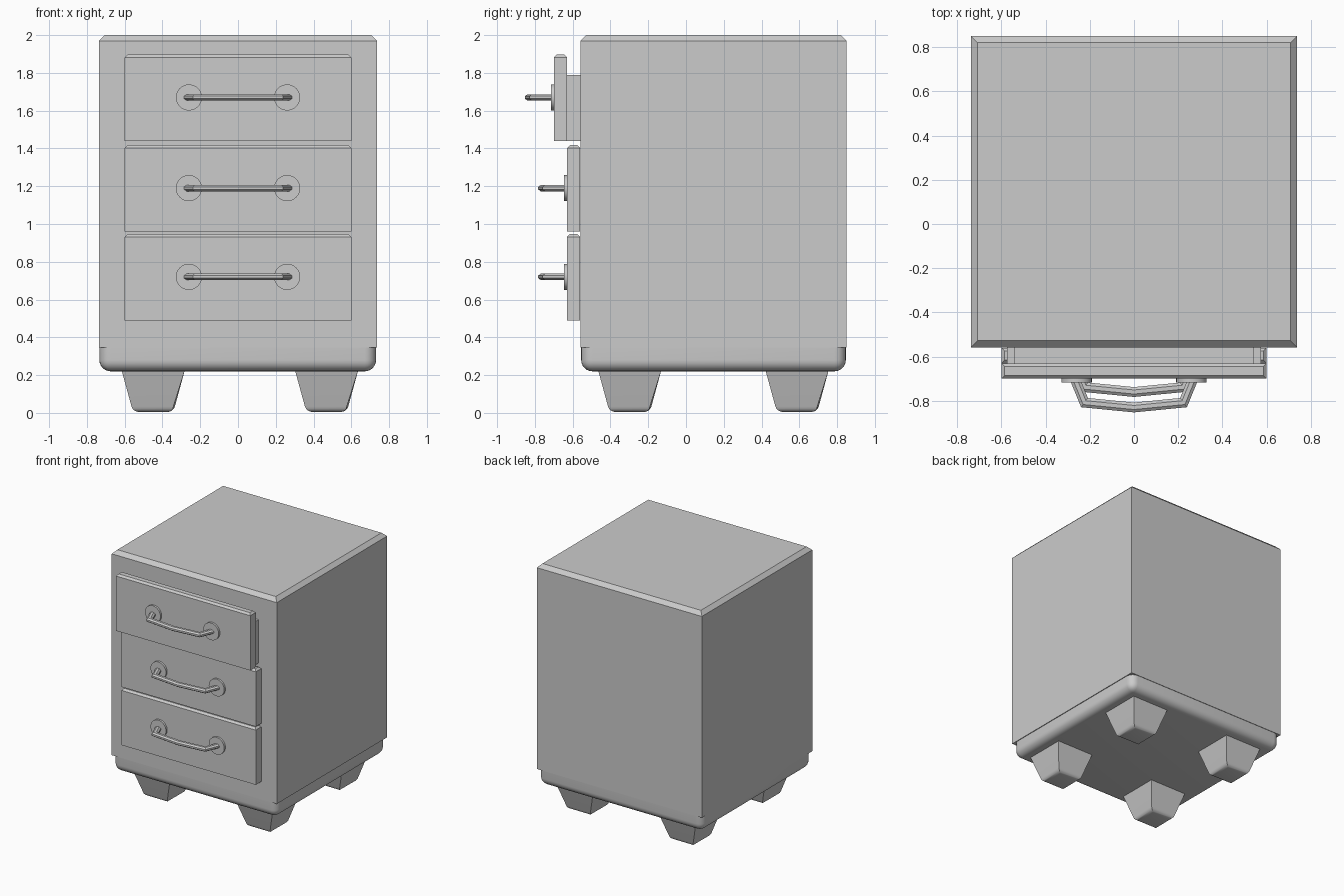
import bpy, bmesh, math
from mathutils import Vector

if "Cube" in bpy.data.objects:
    bpy.data.objects.remove(bpy.data.objects["Cube"])


def finish(name, bm, smooth=False):
    bmesh.ops.recalc_face_normals(bm, faces=bm.faces[:])
    me = bpy.data.meshes.new(name)
    bm.to_mesh(me)
    bm.free()
    ob = bpy.data.objects.new(name, me)
    bpy.context.collection.objects.link(ob)
    if smooth:
        bpy.ops.object.select_all(action='DESELECT')
        ob.select_set(True)
        bpy.context.view_layer.objects.active = ob
        bpy.ops.object.shade_smooth_by_angle(angle=math.radians(35))
    return ob


def box(name, lo, hi, width=0, segments=1, pick=None, taper=1.0):
    """Box between two corners; taper narrows the bottom, pick chooses bevelled edges."""
    lo, hi = Vector(lo), Vector(hi)
    mid, size = (lo + hi) / 2, hi - lo
    bm = bmesh.new()
    bmesh.ops.create_cube(bm, size=1)
    for v in bm.verts:
        k = taper if v.co.z < 0 else 1.0
        v.co = mid + Vector((v.co.x * size.x * k, v.co.y * size.y * k, v.co.z * size.z))
    if pick:
        edges = [e for e in bm.edges if pick(*(v.co.z - mid.z for v in e.verts))]
        bmesh.ops.bevel(bm, geom=edges, offset=width, segments=segments,
                        profile=0.5, affect='EDGES', clamp_overlap=True)
    return finish(name, bm, segments > 1)


def top(a, b):
    return a > 0 and b > 0


def bottom(a, b):
    return a < 0 and b < 0


def not_top(a, b):
    return not top(a, b)


# Cabinet with chamfered top, sitting on a rounded base
box("cabinet_body", (-0.737, -0.558, 0.345), (0.737, 0.85, 2.0), 0.03, 1, top)
box("cabinet_base", (-0.734, -0.555, 0.22), (0.731, 0.846, 0.40), 0.06, 6, not_top)

# Tapered feet
for x in (-0.449, 0.469):
    for y in (-0.298, 0.588):
        box("foot", (x - 0.167, y - 0.167, 0.005), (x + 0.167, y + 0.167, 0.225),
            0.03, 4, bottom, taper=0.64)


def handle(y, z):
    # Flat round plates
    for x in (-0.26, 0.26):
        bm = bmesh.new()
        bmesh.ops.create_cone(bm, cap_ends=True, segments=32, radius1=0.069,
                              radius2=0.069, depth=0.02)
        for v in bm.verts:
            v.co = Vector((x + v.co.x, y - 0.006 + v.co.z, z + v.co.y))
        finish("handle_plate", bm, True)
    # Bowed bar: oval section swept along a mitred path
    path = [Vector(p) for p in ((-0.268, 0.0), (-0.224, -0.108), (0, -0.130),
                                (0.224, -0.108), (0.268, 0.0))]
    bm = bmesh.new()
    rings = []
    for i, p in enumerate(path):
        d0 = (path[i] - path[i - 1]).normalized() if i else None
        d1 = (path[i + 1] - path[i]).normalized() if i < len(path) - 1 else d0
        d0 = d0 or d1
        t = (d0 + d1).normalized()
        n = Vector((-t.y, t.x)) / t.dot(d0)
        ring = []
        for k in range(8):
            a = math.tau * (k + 0.5) / 8
            q = p + n * 0.024 * math.cos(a)
            ring.append(bm.verts.new((q.x, y + q.y, z + 0.018 * math.sin(a))))
        rings.append(ring)
    for r, s in zip(rings, rings[1:]):
        for k in range(8):
            bm.faces.new((r[k], r[k - 1], s[k - 1], s[k]))
    bm.faces.new(rings[0])
    bm.faces.new(rings[-1])
    finish("handle_bar", bm)


# Drawers: the top one is pulled out, showing its open tray
for z, front in ((1.44, -0.70), (0.96, -0.63), (0.49, -0.63)):
    box("drawer_front", (-0.60, front, z), (0.60, front + 0.07, z + 0.457), 0.015, 1, top)
    handle(front, z + 0.23)
    if front < -0.65:
        for s in (-1, 1):
            xs = sorted((s * 0.54, s * 0.575))
            box("drawer_side", (xs[0], front + 0.065, z), (xs[1], -0.54, z + 0.35))
        box("drawer_floor", (-0.55, front + 0.065, z), (0.55, -0.54, z + 0.03))
